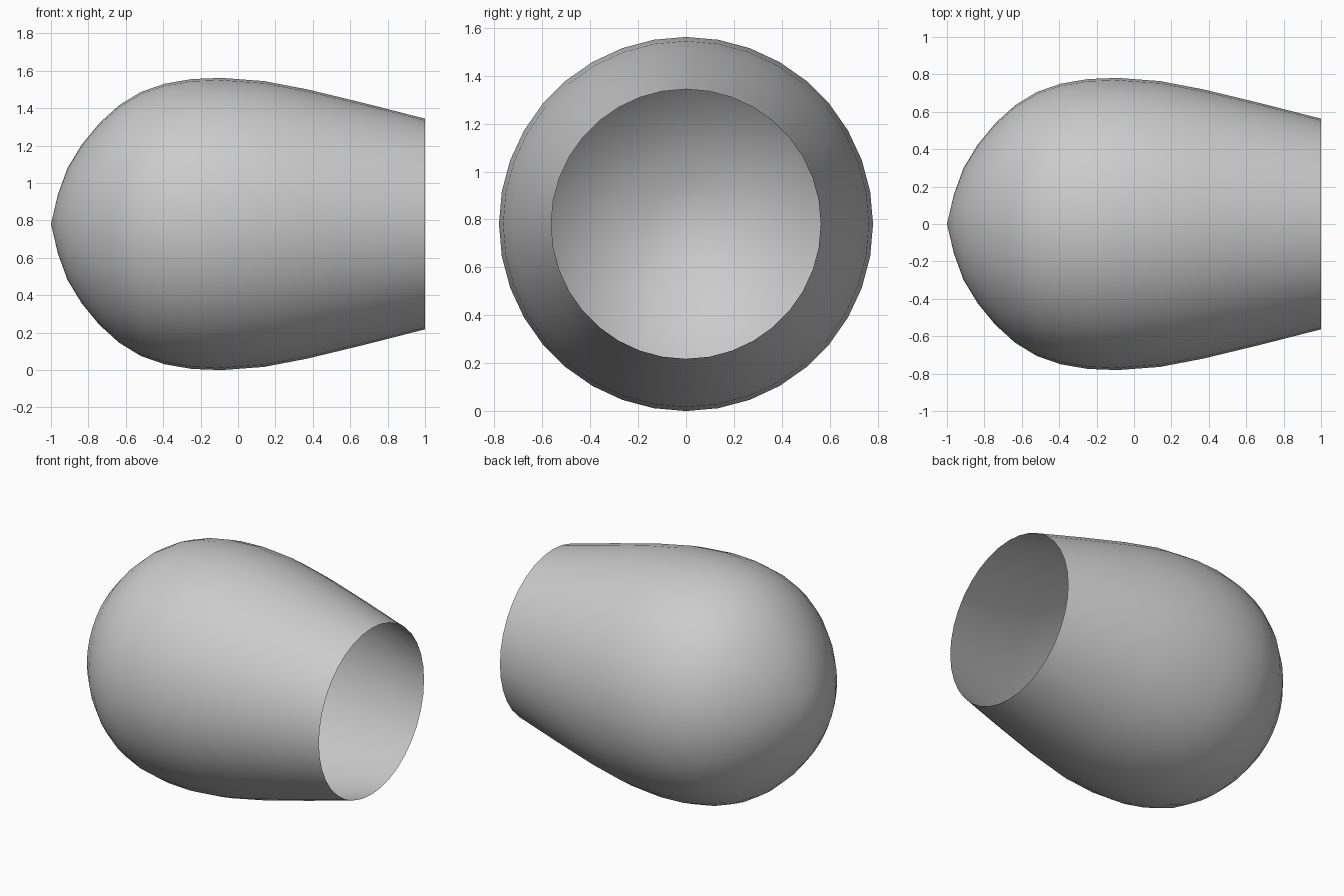
import bpy, bmesh, math

if "Cube" in bpy.data.objects:
    bpy.data.objects.remove(bpy.data.objects["Cube"])

# Half profile of the open bulb shell: (x along axis, radius)
profile = [(-1, 0), (-0.963, 0.157), (-0.912, 0.298), (-0.835, 0.425),
           (-0.743, 0.537), (-0.637, 0.634), (-0.519, 0.706), (-0.392, 0.75),
           (-0.246, 0.775), (-0.086, 0.781), (0.139, 0.764), (0.369, 0.72),
           (0.68, 0.645), (1, 0.563)]
CENTRE_Z = 0.781
SIDES = 36

# Spin the profile around the horizontal axis, leaving the end open
bm = bmesh.new()
verts = [bm.verts.new((x, 0, CENTRE_Z + r)) for x, r in profile]
edges = [bm.edges.new(pair) for pair in zip(verts, verts[1:])]
bmesh.ops.spin(bm, geom=verts + edges, cent=(0, 0, CENTRE_Z), axis=(1, 0, 0),
               angle=math.tau, steps=SIDES, use_duplicate=False)
bmesh.ops.remove_doubles(bm, verts=bm.verts, dist=0.0005)
bmesh.ops.recalc_face_normals(bm, faces=bm.faces)

# Make sure the faces point outwards
bm.faces.ensure_lookup_table()
total = sum(f.normal.y * f.calc_center_median().y for f in bm.faces)
if total < 0:
    bmesh.ops.reverse_faces(bm, faces=bm.faces)

mesh = bpy.data.meshes.new("bulb_shell")
bm.to_mesh(mesh)
bm.free()
shell = bpy.data.objects.new("bulb_shell", mesh)
bpy.context.collection.objects.link(shell)

# Smooth shading
for p in mesh.polygons:
    p.use_smooth = True
